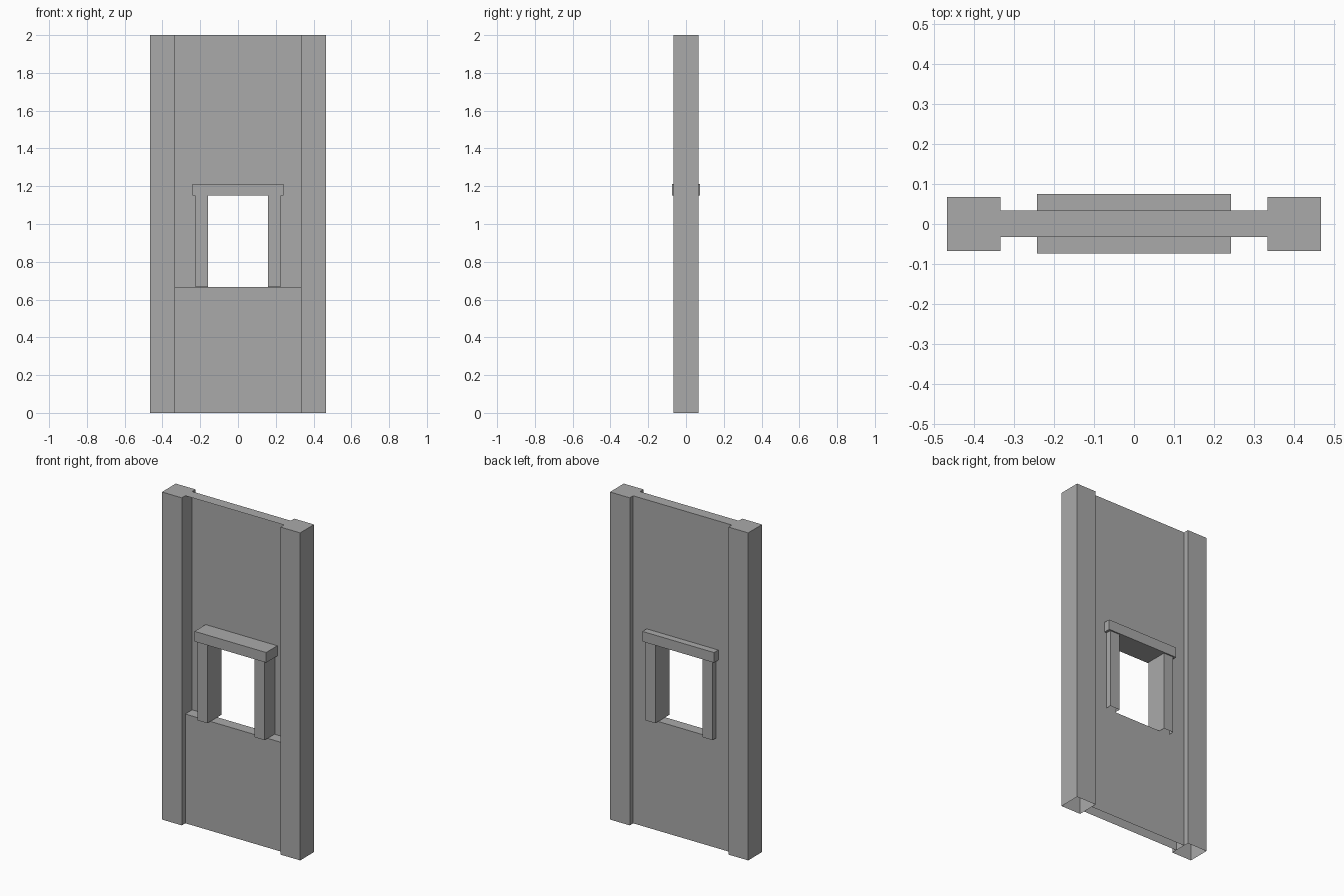
import bpy, bmesh
from mathutils import Vector

if "Cube" in bpy.data.objects:
    bpy.data.objects.remove(bpy.data.objects["Cube"])

GREY = 0.4
stone = bpy.data.materials.new("plain grey")
stone.use_nodes = True
stone.diffuse_color = (GREY, GREY, GREY, 1)
stone.node_tree.nodes["Principled BSDF"].inputs["Base Color"].default_value = (GREY, GREY, GREY, 1)

DIRECTIONS = {"left": (1, 0, 0), "right": (-1, 0, 0), "front": (0, -1, 0),
              "back": (0, 1, 0), "top": (0, 0, 1), "bottom": (0, 0, -1)}


def add_box(bm, x, y, z, open_sides=()):
    """Add a box spanning the given ranges, leaving the named sides open."""
    lo, hi = Vector((x[0], y[0], z[0])), Vector((x[1], y[1], z[1]))
    verts = bmesh.ops.create_cube(bm, size=1)["verts"]
    faces = {f for v in verts for f in v.link_faces}
    for v in verts:
        v.co = (lo + hi) / 2 + v.co * (hi - lo)
    bm.normal_update()
    dirs = [Vector(DIRECTIONS[s]) for s in open_sides]
    gone = [f for f in faces if any(f.normal.dot(d) > 0.9 for d in dirs)]
    bmesh.ops.delete(bm, geom=gone, context="FACES")


def build(name, boxes):
    """Make one object out of several boxes."""
    bm = bmesh.new()
    for box in boxes:
        add_box(bm, *box)
    bmesh.ops.remove_doubles(bm, verts=bm.verts, dist=0.0005)
    mesh = bpy.data.meshes.new(name)
    bm.to_mesh(mesh)
    bm.free()
    mesh.materials.append(stone)
    bpy.context.collection.objects.link(bpy.data.objects.new(name, mesh))


HALF = 0.467          # half the overall width
POST_IN = 0.333       # inner face of the posts
OPENING = 0.16        # half the window width
SILL, HEAD, TOP = 0.667, 1.15, 2.0
DEPTH = (-0.067, 0.067)
WALL = (-0.033, 0.034)

# Wall panel: solid lower half, upper half a shell open to the front
shell = ("left", "right", "front", "bottom")
build("wall_panel", [
    ((-POST_IN, POST_IN), WALL, (0, SILL), ("left", "right", "bottom")),
    ((-POST_IN, -OPENING), WALL, (SILL, HEAD), shell + ("top",)),
    ((OPENING, POST_IN), WALL, (SILL, HEAD), shell + ("top",)),
    ((-POST_IN, POST_IN), WALL, (HEAD, TOP), shell),
])

# Side posts and window jambs, hollow underneath
for side, s in (("left", 1), ("right", -1)):
    build(side + "_post", [(sorted((s * POST_IN, s * HALF)), DEPTH, (0, TOP), ("bottom",))])
    build(side + "_window_jamb",
          [(sorted((s * OPENING, s * 0.227)), DEPTH, (0.67, HEAD), ("bottom", "top"))])

# Lintel over the window
build("window_lintel", [((-0.242, 0.242), (-0.074, 0.075), (HEAD, 1.212))])
